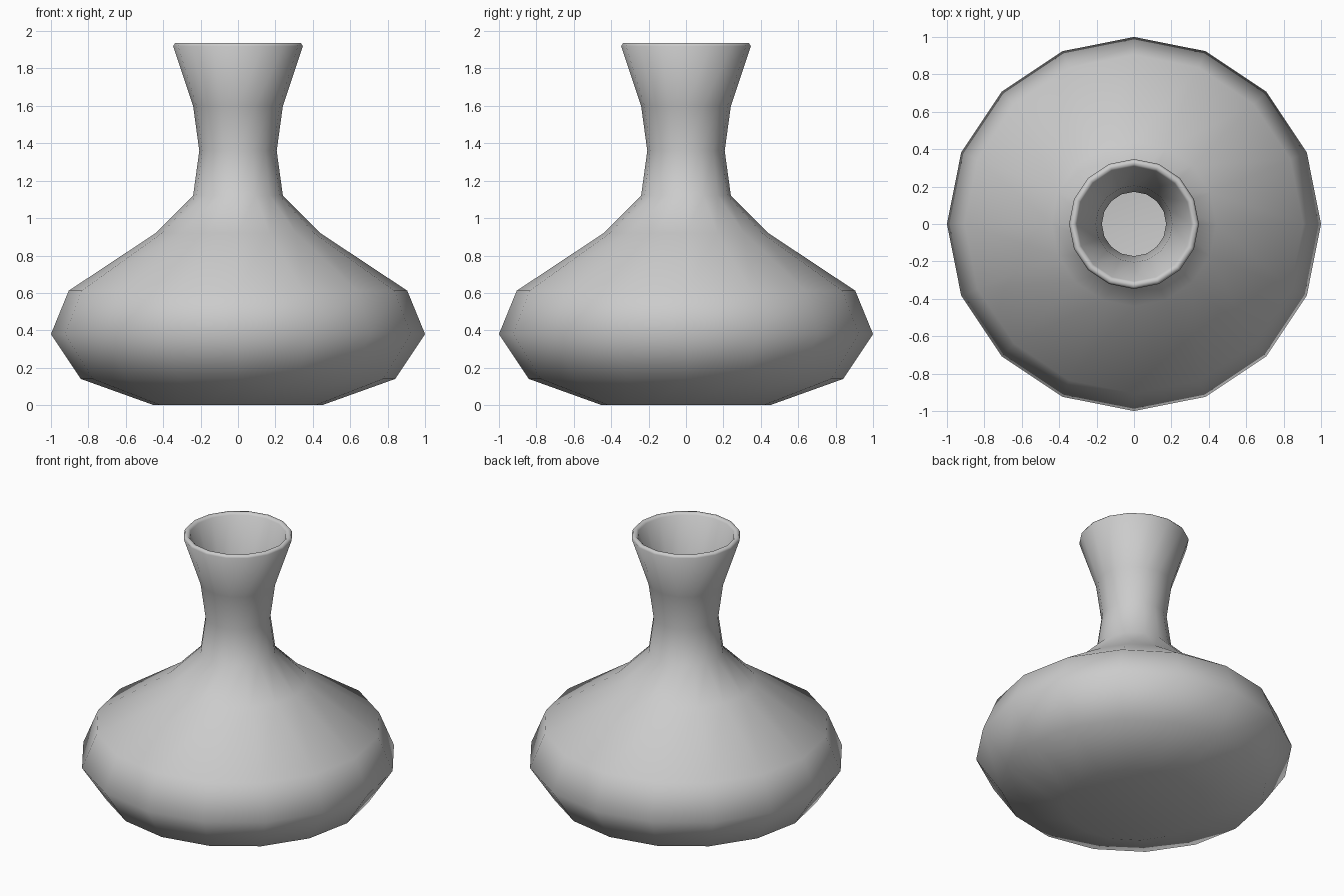
import bpy, bmesh, math

if "Cube" in bpy.data.objects:
    bpy.data.objects.remove(bpy.data.objects["Cube"])

SIDES = 16

# Outer wall from foot to rim, then inner wall down to the floor (radius, z)
outer = [(0.45, 0.0), (0.84, 0.14), (1.0, 0.38), (0.905, 0.612), (0.44, 0.92),
         (0.24, 1.12), (0.207, 1.36), (0.24, 1.60), (0.347, 1.92)]
rim = [(0.337, 1.935), (0.318, 1.935), (0.307, 1.922)]
inner = [(0.205, 1.605), (0.172, 1.36), (0.207, 1.105), (0.42, 0.89),
         (0.88, 0.59), (0.96, 0.38), (0.82, 0.17), (0.44, 0.035)]

# Revolve the profile
bm = bmesh.new()
rings = []
for r, z in outer + rim + inner:
    rings.append([bm.verts.new((r * math.cos(2 * math.pi * i / SIDES),
                                r * math.sin(2 * math.pi * i / SIDES), z))
                  for i in range(SIDES)])
for a, b in zip(rings, rings[1:]):
    for i in range(SIDES):
        j = (i + 1) % SIDES
        bm.faces.new((a[i], a[j], b[j], b[i]))

# Foot and inside floor
bm.faces.new(rings[0][::-1])
bm.faces.new(rings[-1])
bmesh.ops.recalc_face_normals(bm, faces=bm.faces)
for f in bm.faces:
    f.smooth = True

mesh = bpy.data.meshes.new("vase")
bm.to_mesh(mesh)
bm.free()
bpy.context.collection.objects.link(bpy.data.objects.new("vase", mesh))
